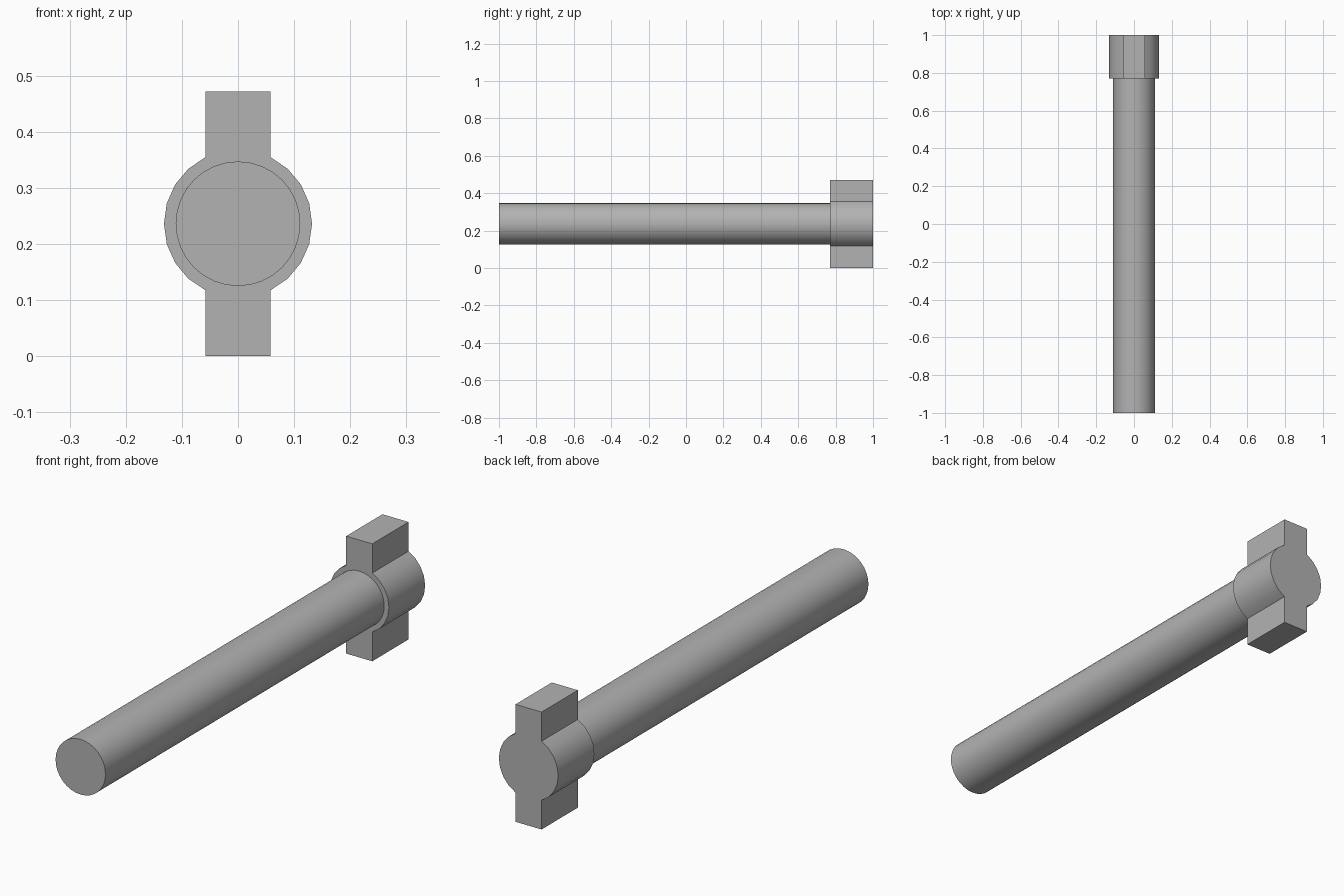
import bpy, bmesh, math

cube = bpy.data.objects.get("Cube")
if cube:
    bpy.data.objects.remove(cube, do_unlink=True)

AXIS_Z = 0.236
SHAFT_R, COLLAR_R = 0.111, 0.132
TAB_HALF = 0.058
FRONT, STEP, BACK = -1.0, 0.77, 1.0

grey = bpy.data.materials.new("plain grey")
grey.use_nodes = True
colour = (0.45, 0.45, 0.45, 1)
grey.diffuse_color = colour
grey.node_tree.nodes["Principled BSDF"].inputs["Base Color"].default_value = colour


def extrude_profile(name, points, y0, y1):
    """Extrude a closed x-z outline along y into a capped solid."""
    bm = bmesh.new()
    face = bm.faces.new([bm.verts.new((x, y0, AXIS_Z + z)) for x, z in points])
    new = bmesh.ops.extrude_face_region(bm, geom=[face], use_keep_orig=True)["geom"]
    verts = [v for v in new if isinstance(v, bmesh.types.BMVert)]
    bmesh.ops.translate(bm, verts=verts, vec=(0, y1 - y0, 0))
    bmesh.ops.recalc_face_normals(bm, faces=bm.faces)
    mesh = bpy.data.meshes.new(name)
    bm.to_mesh(mesh)
    bm.free()
    mesh.materials.append(grey)
    obj = bpy.data.objects.new(name, mesh)
    bpy.context.collection.objects.link(obj)
    bpy.ops.object.select_all(action='DESELECT')
    obj.select_set(True)
    bpy.context.view_layer.objects.active = obj
    bpy.ops.object.shade_smooth_by_angle(angle=math.radians(30))
    return obj


def arc(radius, start, end, steps):
    angles = [start + (end - start) * i / steps for i in range(steps + 1)]
    return [(radius * math.cos(a), radius * math.sin(a)) for a in angles]


# Long round shaft
extrude_profile("shaft", arc(SHAFT_R, 0, math.tau, 32)[:-1], FRONT, STEP)

# Head: round collar with a square tab above and below, as one outline
reach = math.acos(TAB_HALF / COLLAR_R)
right = arc(COLLAR_R, -reach, reach, 8) + [(TAB_HALF, AXIS_Z)]
left = [(-x, -z) for x, z in right]
right_tab_foot, left_tab_top = (TAB_HALF, -AXIS_Z), (-TAB_HALF, AXIS_Z)
extrude_profile("keyed_head", right + [left_tab_top] + left + [right_tab_foot],
                STEP, BACK)
